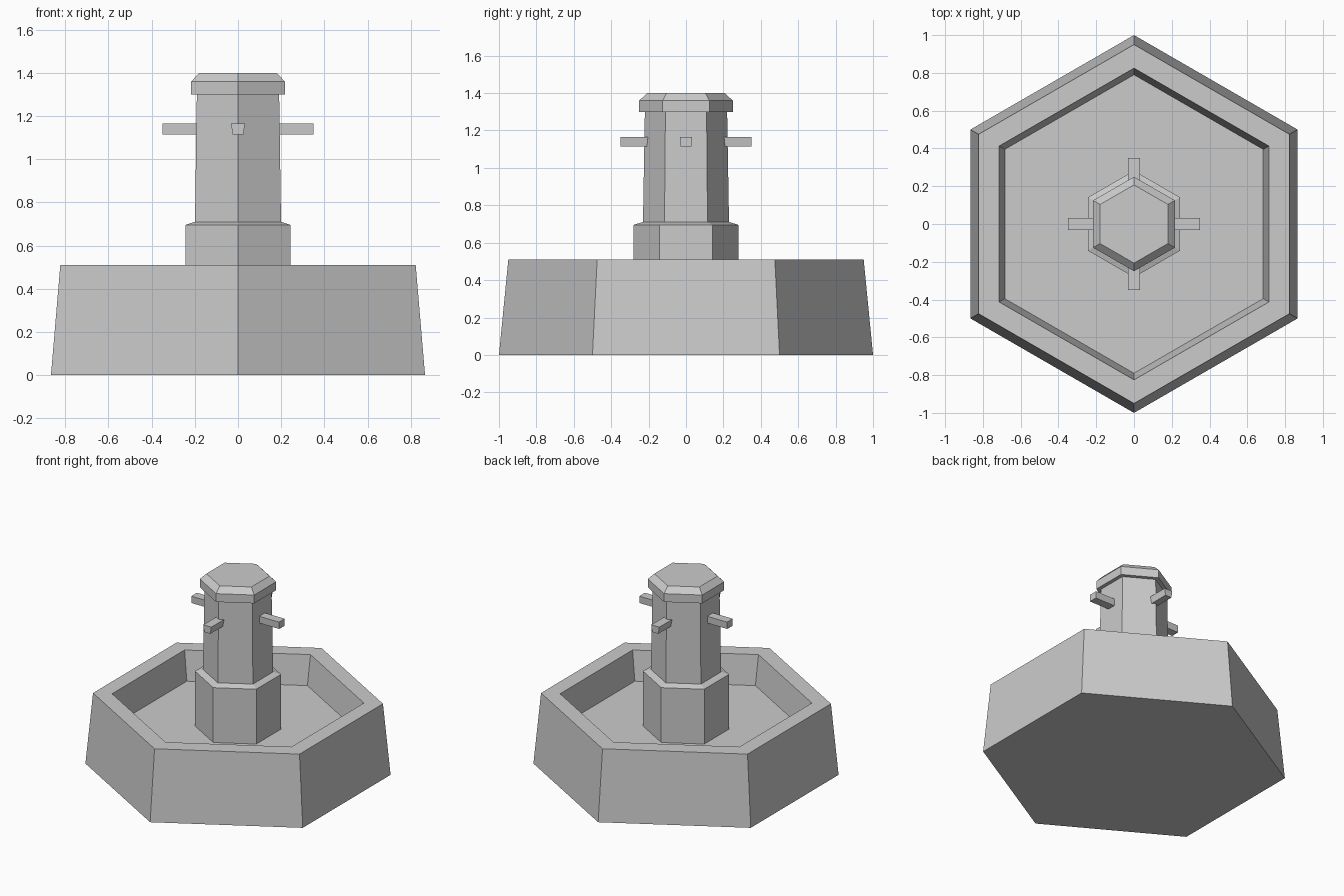
import bpy, bmesh
from math import sin, cos, pi

if "Cube" in bpy.data.objects:
    bpy.data.objects.remove(bpy.data.objects["Cube"])


def make_object(name, bm):
    bmesh.ops.recalc_face_normals(bm, faces=bm.faces)
    me = bpy.data.meshes.new(name)
    bm.to_mesh(me)
    bm.free()
    ob = bpy.data.objects.new(name, me)
    bpy.context.collection.objects.link(ob)
    return ob


def hex_stack(name, profile):
    """Stack of hexagonal (radius, z) rings, corners on the y axis, capped both ends."""
    bm = bmesh.new()
    rings = [[bm.verts.new((r * cos(pi / 2 + i * pi / 3), r * sin(pi / 2 + i * pi / 3), z))
              for i in range(6)] for r, z in profile]
    for a, b in zip(rings, rings[1:]):
        for i in range(6):
            j = (i + 1) % 6
            bm.faces.new((a[i], a[j], b[j], b[i]))
    bm.faces.new(rings[0])
    bm.faces.new(rings[-1])
    return make_object(name, bm)


def spout(name, angle, bottom_half):
    """Bar pointing outwards, top slightly wider than the bottom."""
    bm = bmesh.new()
    section = [(-bottom_half, 1.115), (bottom_half, 1.115), (0.032, 1.165), (-0.032, 1.165)]
    ends = [[bm.verts.new((x, y, z)) for y, z in section] for x in (0.15, 0.35)]
    for i in range(4):
        j = (i + 1) % 4
        bm.faces.new((ends[0][i], ends[0][j], ends[1][j], ends[1][i]))
    for e in ends:
        bm.faces.new(e)
    make_object(name, bm).rotation_euler.z = angle


# Basin: sloped outer wall, rim, inner wall and floor
hex_stack("basin", [(1.0, 0), (0.95, 0.51), (0.825, 0.51), (0.79, 0.30)])

# Central pillar: pedestal, tapered column and chamfered cap
hex_stack("pedestal", [(0.282, 0.30), (0.282, 0.695), (0.232, 0.71)])
hex_stack("column", [(0.23, 0.71), (0.22, 1.30)])
hex_stack("cap", [(0.25, 1.30), (0.25, 1.36), (0.207, 1.40)])

# Four water spouts
for k, side in enumerate(("right", "back", "left", "front")):
    spout(side + "_spout", k * pi / 2, 0.025 if k % 2 else 0.03)
